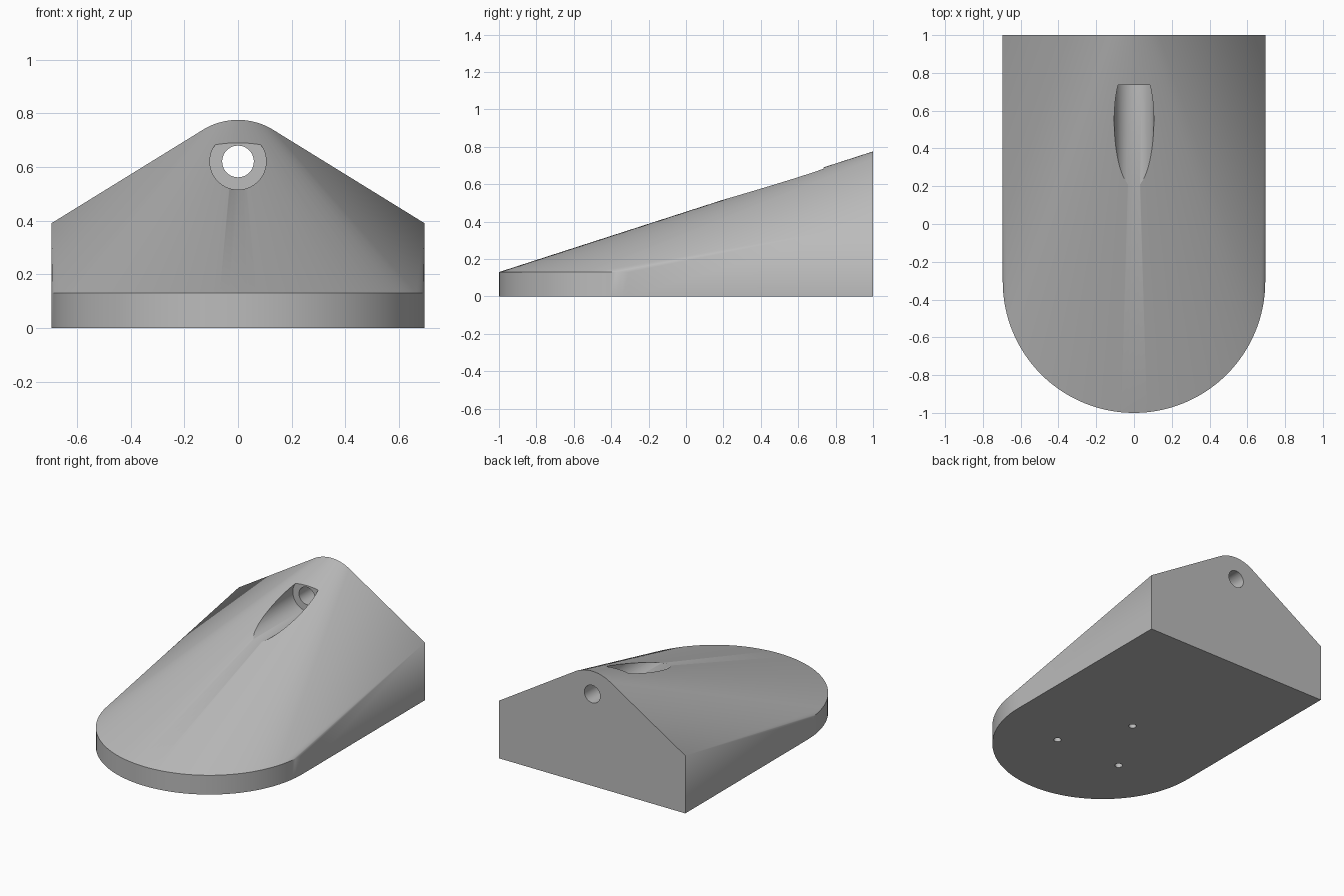
import bpy, bmesh
from math import cos, sin, pi, radians
from mathutils import Matrix, Vector

if "Cube" in bpy.data.objects:
    bpy.data.objects.remove(bpy.data.objects["Cube"])

HALF = 0.695            # half width and nose radius
NOSE_Y = -0.305         # centre of the rounded nose
RIM = 0.13              # height of the nose rim
BORE_Z = 0.62

grey = bpy.data.materials.new("plain grey")
grey.use_nodes = True
colour = (0.5, 0.5, 0.5, 1)
grey.diffuse_color = colour
grey.node_tree.nodes["Principled BSDF"].inputs["Base Color"].default_value = colour


def make_object(name, bm):
    bmesh.ops.recalc_face_normals(bm, faces=bm.faces)
    mesh = bpy.data.meshes.new(name)
    bm.to_mesh(mesh)
    bm.free()
    mesh.materials.append(grey)
    obj = bpy.data.objects.new(name, mesh)
    bpy.context.collection.objects.link(obj)
    return obj


def cylinder(name, start, end, radius, segments):
    start, end = Vector(start), Vector(end)
    axis = end - start
    bm = bmesh.new()
    turn = axis.to_track_quat('Z', 'Y').to_matrix().to_4x4()
    bmesh.ops.create_cone(bm, cap_ends=True, segments=segments,
                          radius1=radius, radius2=radius, depth=axis.length,
                          matrix=Matrix.Translation((start + end) / 2) @ turn)
    return make_object(name, bm)


# Wedge body: hull of the round nose and the gabled back
bm = bmesh.new()
for i in range(65):
    a = pi + pi * i / 64
    for z in (0, RIM):
        bm.verts.new((HALF * cos(a), NOSE_Y + HALF * sin(a), z))
for x in (-HALF, HALF):
    for z in (0, 0.39):
        bm.verts.new((x, 1, z))
for i in range(25):
    a = radians(-31.4 + 62.8 * i / 24)
    bm.verts.new((0.25 * sin(a), 1, 0.525 + 0.25 * cos(a)))
bmesh.ops.convex_hull(bm, input=bm.verts)
bmesh.ops.dissolve_limit(bm, angle_limit=radians(0.05), verts=bm.verts, edges=bm.edges)
body = make_object("wedge_body", bm)

# Cord hole with its counterbore, and three blind screw holes underneath
cutters = [
    cylinder("counterbore_cutter", (0, -0.6, BORE_Z), (0, 0.735, BORE_Z), 0.105, 64),
    cylinder("cord_hole_cutter", (0, 0.6, BORE_Z), (0, 1.2, BORE_Z), 0.059, 48),
]
for i in range(3):
    a = pi / 2 + i * 2 * pi / 3
    x, y = 0.29 * cos(a), NOSE_Y + 0.29 * sin(a)
    cutters.append(cylinder("screw_hole_cutter", (x, y, -0.1), (x, y, 0.12), 0.024, 24))

bpy.ops.object.select_all(action='DESELECT')
body.select_set(True)
bpy.context.view_layer.objects.active = body
for cutter in cutters:
    cutter.hide_render = True
    mod = body.modifiers.new("cut", 'BOOLEAN')
    mod.operation = 'DIFFERENCE'
    mod.solver = 'EXACT'
    mod.object = cutter
    bpy.ops.object.modifier_apply(modifier=mod.name)
    bpy.data.objects.remove(cutter)

bpy.ops.object.shade_smooth_by_angle(angle=radians(25))
